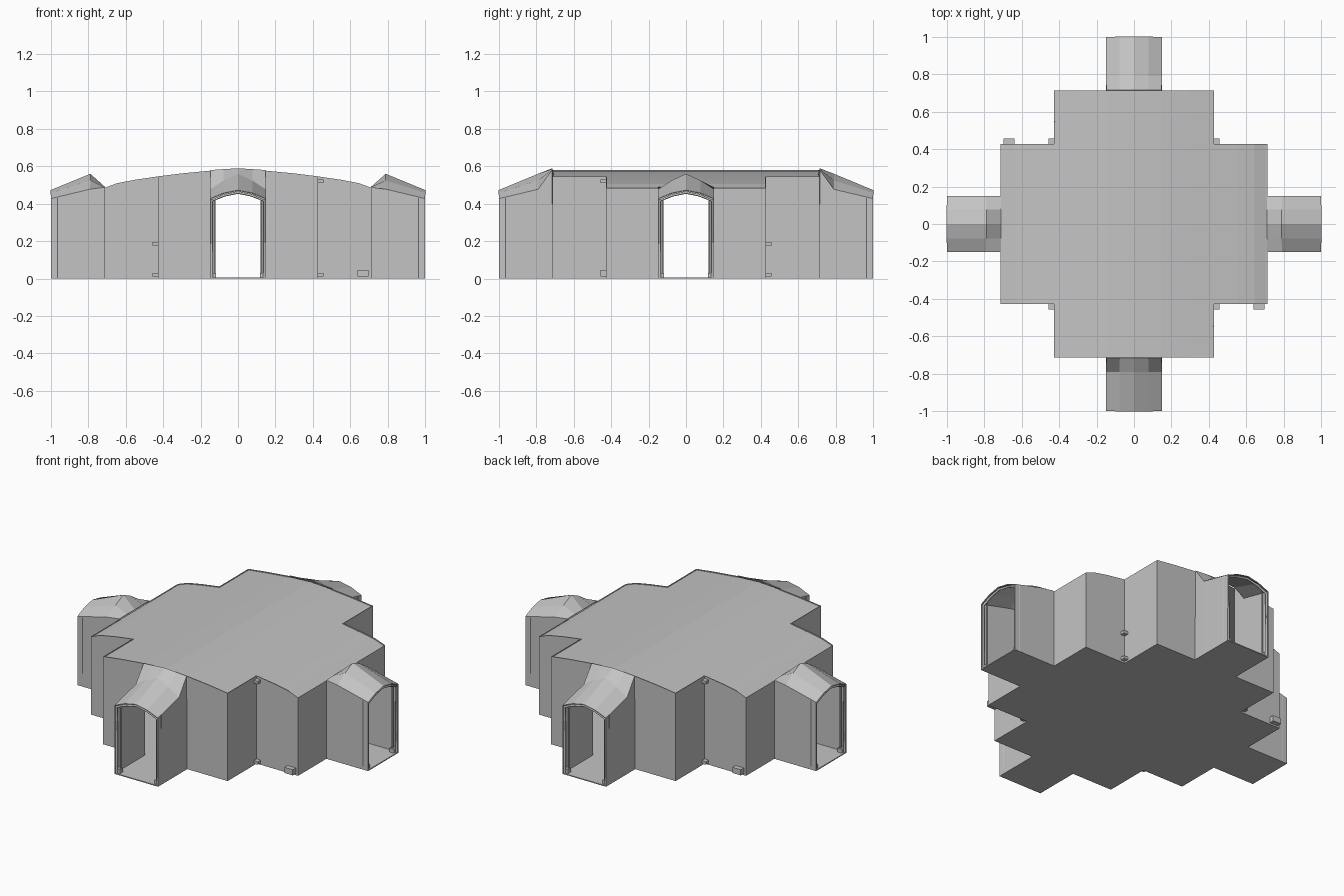
import bpy, math
from mathutils import Matrix, Vector

if "Cube" in bpy.data.objects:
    bpy.data.objects.remove(bpy.data.objects["Cube"])

fabric = bpy.data.materials.new("grey fabric")
fabric.diffuse_color = (0.55, 0.55, 0.55, 1)
fabric.use_nodes = True
fabric.node_tree.nodes["Principled BSDF"].inputs["Base Color"].default_value = fabric.diffuse_color

IN, MID, OUT = 0.145, 0.428, 0.713   # stepped plan: tunnel, notch and hall edges
ARCH = [(0, .585), (.145, .577), (.3, .562), (.428, .546), (.55, .528), (.645, .51), (.713, .485)]


def roof_z(x):
    x = abs(x)
    for (a, za), (b, zb) in zip(ARCH, ARCH[1:]):
        if x <= b + 1e-6:
            return za + (zb - za) * (x - a) / (b - a)
    return ARCH[-1][1]


def make(name, verts, faces, thick=0, rot=0):
    me = bpy.data.meshes.new(name)
    me.from_pydata([tuple(v) for v in verts], [], faces)
    me.materials.append(fabric)
    me.transform(Matrix.Rotation(rot, 4, 'Z'))
    ob = bpy.data.objects.new(name, me)
    bpy.context.collection.objects.link(ob)
    if thick:
        m = ob.modifiers.new("thickness", 'SOLIDIFY')
        m.thickness, m.offset = thick, -1
    return ob


def box(name, lo, hi, rot=0):
    v = [(x, y, z) for x in (lo[0], hi[0]) for y in (lo[1], hi[1]) for z in (lo[2], hi[2])]
    f = [(0, 1, 3, 2), (4, 6, 7, 5), (0, 4, 5, 1), (2, 3, 7, 6), (0, 2, 6, 4), (1, 5, 7, 3)]
    return make(name, v, f, rot=rot)


def tube(name, pts, radius, rot=0):
    cu = bpy.data.curves.new(name, 'CURVE')
    cu.dimensions = '3D'
    cu.bevel_depth, cu.bevel_resolution, cu.use_fill_caps = radius, 1, True
    sp = cu.splines.new('POLY')
    sp.points.add(len(pts) - 1)
    for p, co in zip(sp.points, pts):
        p.co = (*co, 1)
    cu.materials.append(fabric)
    ob = bpy.data.objects.new(name, cu)
    ob.rotation_euler.z = rot
    bpy.context.collection.objects.link(ob)


# Hall walls: one stepped strip per quadrant, top edge following the arched roof
STEPS = [(OUT, IN), (OUT, MID), (MID, MID), (MID, OUT), (IN, OUT)]
for q in range(4):
    R = Matrix.Rotation(q * math.pi / 2, 2)
    pts = [R @ Vector(p) for p in STEPS]
    path = [pts[0]]
    for a, b in zip(pts, pts[1:]):
        cuts = sorted({(s * x - a.x) / (b.x - a.x) for x, _ in ARCH for s in (1, -1)}
                      if abs(b.x - a.x) > .01 else [])
        path += [a.lerp(b, t) for t in cuts if .01 < t < .99] + [b]
    verts = [(p.x, p.y, z) for p in path for z in (0, roof_z(p.x))]
    faces = [(2 * i, 2 * i + 2, 2 * i + 3, 2 * i + 1) for i in range(len(path) - 1)]
    make("hall_wall", verts, faces, .006)

# Arched roof sheet, set just below the wall tops
xs = sorted({s * x for x, _ in ARCH for s in (1, -1)})
verts, faces = [], []
for a, b in zip(xs, xs[1:]):
    h = OUT if max(abs(a), abs(b)) <= MID + .001 else MID
    n = len(verts)
    ys = [-h, -MID, MID, h] if h > MID else [-h, h]
    for y in ys:
        verts += [(x, y, roof_z(x) - .005) for x in (a, b)]
    faces += [(n + 2 * i, n + 2 * i + 1, n + 2 * i + 3, n + 2 * i + 2) for i in range(len(ys) - 1)]
make("hall_roof", verts, faces)

# Stepped floor covering hall and tunnels
plan = []
for q in range(4):
    R = Matrix.Rotation(q * math.pi / 2, 2)
    plan += [R @ Vector(p) for p in [(1, -IN), (1, IN)] + STEPS]
plan = [p for i, p in enumerate(plan) if (p - plan[i - 1]).length > 1e-4]
n = len(plan)
verts = [(p.x, p.y, z) for z in (0, .006) for p in plan]
make("floor", verts, [tuple(range(n))[::-1], tuple(range(n, 2 * n))]
     + [(i, (i + 1) % n, n + (i + 1) % n, n + i) for i in range(n)])


# Entrance tunnels: eave, shoulder and ridge heights at three distances
def section(e, m, r):
    half = [(IN, 0), (IN, e), (.075, m), (0, r)]
    return half + [(-w, z) for w, z in half[-2::-1]]


for q in range(4):
    rot = q * math.pi / 2           # even turns face front/back, odd turns face the sides
    inner = (.577, .581, .585) if q % 2 == 0 else (.485, .485, .485)
    rings = [(OUT, section(*inner)), (.79, section(.475, .52, .555)), (1, section(.425, .453, .468))]
    verts = [(w, -d, z) for d, s in rings for w, z in s]
    faces = [(k * 7 + i, k * 7 + 7 + i, k * 7 + 8 + i, k * 7 + 1 + i)
             for k in range(2) for i in range(6)]
    make("tunnel", verts, faces, .005, rot)
    # Portal frame, inner posts and feet
    tube("portal_frame", [(w * .965, -.992, max(z - .008, .006)) for w, z in rings[2][1]], .007, rot)
    for s in (-1, 1):
        tube("portal_post", [(s * .125, -.975, .006), (s * .125, -.975, .425)], .005, rot)
        box("portal_foot", (s * .132 - .014, -.99, .006), (s * .132 + .014, -.96, .03), rot)
        tube("portal_edge", [(s * .147, -.965, .0), (s * .147, -.965, .43)], .004, rot)

# Small clips in the four notches
for sx in (-1, 1):
    for sy in (-1, 1):
        for z in (.02, .185 if sx == sy else .52):
            x, y = sx * (MID + .014), sy * (MID + .014)
            box("notch_clip", (x - .014, y - .014, z - .009), (x + .014, y + .014, z + .009))

# Service ports near the base, front and back
for k in range(2):
    box("service_port", (.64, -.458, .01), (.697, -MID, .045), k * math.pi)
